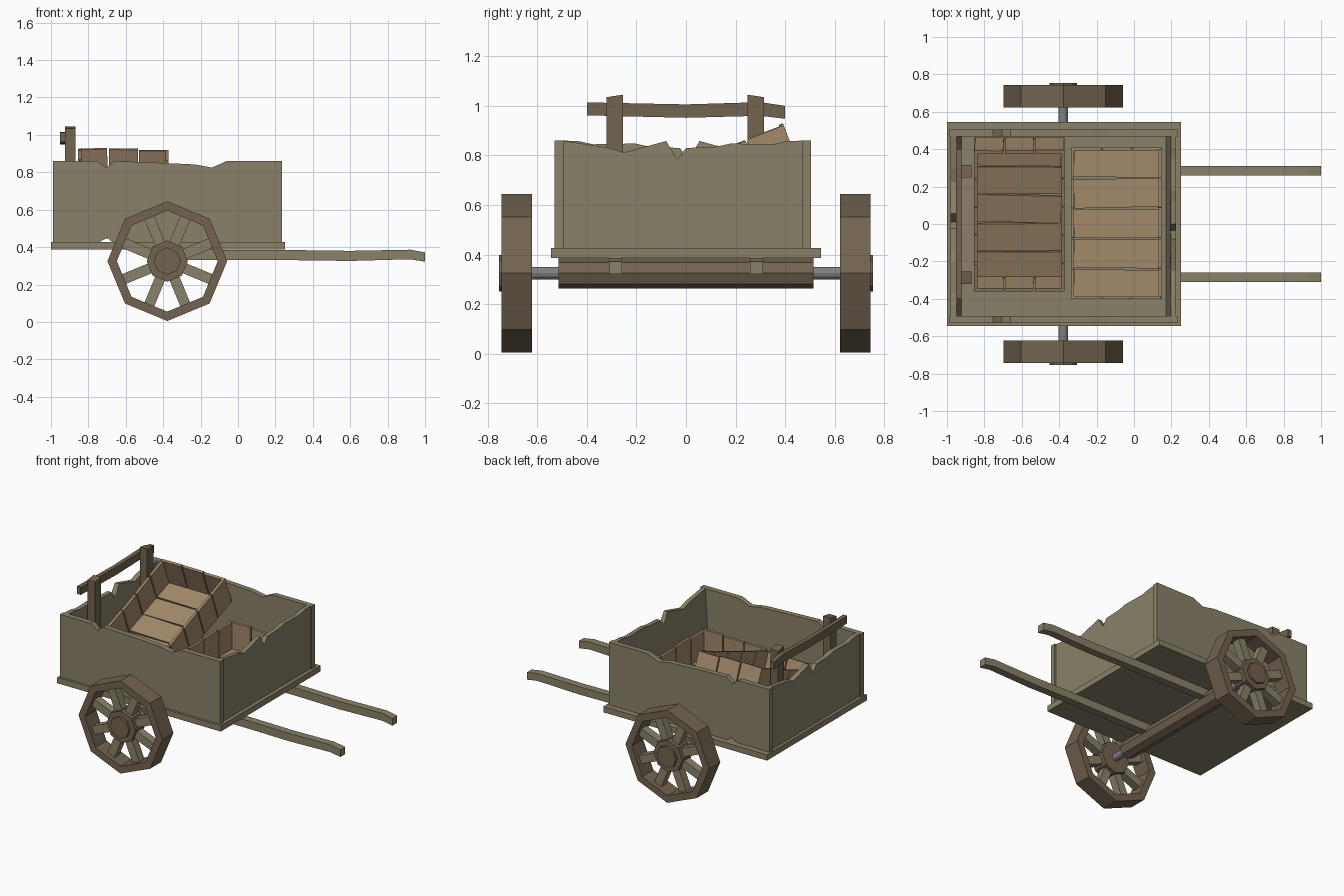
import bpy, bmesh, math, random
from mathutils import Matrix, Vector

if "Cube" in bpy.data.objects:
    bpy.data.objects.remove(bpy.data.objects["Cube"])

random.seed(4)


def material(name, rgb):
    m = bpy.data.materials.new(name)
    m.diffuse_color = (*rgb, 1)
    m.use_nodes = True
    m.node_tree.nodes["Principled BSDF"].inputs["Base Color"].default_value = m.diffuse_color
    return m


GREEN = material("weathered_wood", (0.25, 0.22, 0.14))
BROWN = material("dark_wood", (0.17, 0.125, 0.08))
TAN = material("crate_wood", (0.36, 0.25, 0.145))
STEEL = material("steel", (0.22, 0.22, 0.23))


def finish(name, bm, mat, matrix=None):
    bmesh.ops.recalc_face_normals(bm, faces=bm.faces)
    me = bpy.data.meshes.new(name)
    bm.to_mesh(me)
    bm.free()
    me.materials.append(mat)
    ob = bpy.data.objects.new(name, me)
    if matrix:
        ob.matrix_world = matrix
    bpy.context.collection.objects.link(ob)
    return ob


def add_box(bm, lo, hi, turn=None):
    lo, hi = Vector(lo), Vector(hi)
    m = Matrix.Translation((lo + hi) / 2)
    if turn:
        m = m @ turn
    bmesh.ops.create_cube(bm, size=1, matrix=m @ Matrix.Diagonal((*(hi - lo), 1)))


def box(name, lo, hi, mat):
    bm = bmesh.new()
    add_box(bm, lo, hi)
    return finish(name, bm, mat)


def extrude(name, pts, axis, a, b, mat, lean=0.0):
    """Profile (u, z) extruded along 'x' or 'y'; lean slopes the b side inward."""
    bm = bmesh.new()

    def vert(u, z, t):
        return bm.verts.new((t, u, z) if axis == 'x' else (u, t, z))
    A = [vert(u, z, a) for u, z in pts]
    B = [vert(u, z, b + lean * (0.86 - z) / 0.43) for u, z in pts]
    bm.faces.new(A)
    bm.faces.new(B)
    n = len(pts)
    for i in range(n):
        j = (i + 1) % n
        bm.faces.new((A[i], A[j], B[j], B[i]))
    return finish(name, bm, mat)


def octagon(r, cx, cz, n=8):
    return [(cx + r * math.cos(2 * math.pi * i / n), cz + r * math.sin(2 * math.pi * i / n))
            for i in range(n)]


# Bed and chipped walls
box("bed", (-1, -0.545, 0.387), (0.25, 0.545, 0.427), GREEN)
side = [(-0.99, 0.425), (-0.745, 0.425), (-0.7, 0.45), (-0.67, 0.425), (0.235, 0.425),
        (0.235, 0.86), (-0.06, 0.86), (-0.14, 0.825), (-0.23, 0.842), (-0.45, 0.852),
        (-0.66, 0.86), (-0.705, 0.825), (-0.755, 0.86), (-0.99, 0.86)]
extrude("front_wall", side, 'y', -0.53, -0.493, GREEN)
extrude("back_wall", side, 'y', 0.468, 0.505, GREEN)
end = [(-0.5, 0.86), (-0.32, 0.833), (-0.25, 0.812), (-0.08, 0.858), (-0.035, 0.785),
       (0, 0.83), (0.12, 0.835), (0.18, 0.848), (0.35, 0.845), (0.41, 0.858), (0.475, 0.86)]
extrude("right_wall", [(-0.5, 0.425)] + end + [(0.475, 0.425)], 'x', 0.225, 0.197, GREEN, -0.026)
flipped = [(-y - 0.025, z) for y, z in reversed(end)]
extrude("left_wall", [(-0.5, 0.425)] + flipped + [(0.475, 0.425)], 'x', -0.98, -0.948, GREEN, 0.026)

# Push rail on two posts
for label, y in (("front", -0.288), ("back", 0.282)):
    extrude(label + "_rail_post", [(y - 0.033, 0.5), (y + 0.033, 0.5),
                                   (y + 0.033, 1.045 if y < 0 else 1.035),
                                   (y - 0.033, 1.035 if y < 0 else 1.045)],
            'x', -0.925, -0.868, BROWN)
extrude("push_rail", [(-0.4, 0.962), (-0.25, 0.958), (0, 0.952), (0.3, 0.96), (0.4, 0.948),
                      (0.4, 1.0), (0.3, 1.015), (0, 1.006), (-0.25, 1.011), (-0.4, 1.014)],
        'x', -0.952, -0.922, BROWN)

# Pull shafts
shaft = [(-0.36, 0.33), (0.3, 0.33), (0.6, 0.326), (0.92, 0.335), (1, 0.322),
         (1, 0.372), (0.92, 0.386), (0.6, 0.38), (0.3, 0.384), (-0.36, 0.387)]
for label, y in (("front", -0.284), ("back", 0.284)):
    extrude(label + "_shaft", shaft, 'y', y - 0.026, y + 0.026, GREEN)

# Axle beam and steel axle
CX, CZ = -0.378, 0.325
extrude("axle_beam", octagon(0.061, CX, CZ), 'y', -0.515, 0.515, BROWN)
extrude("axle", octagon(0.026, CX, CZ, 12), 'y', -0.7, 0.7, STEEL)


# Octagonal wheels
def wheel(label, s):
    bm = bmesh.new()
    loops = [[bm.verts.new((x, s * y, z)) for x, z in octagon(r, CX, CZ)]
             for r, y in ((0.32, 0.622), (0.32, 0.744), (0.27, 0.744), (0.27, 0.622))]
    for k in range(4):
        p, q = loops[k], loops[(k + 1) % 4]
        for i in range(8):
            j = (i + 1) % 8
            bm.faces.new((p[i], p[j], q[j], q[i]))
    finish(label + "_wheel_rim", bm, BROWN)
    bm = bmesh.new()
    for i in range(8):
        turn = Matrix.Rotation(math.radians(22.5 + 45 * i), 4, 'Y')
        part = bmesh.new()
        add_box(part, (0.08, -0.028, -0.028), (0.26, 0.028, 0.028))
        part.transform(Matrix.Translation((CX, s * 0.683, CZ)) @ turn)
        me = bpy.data.meshes.new("spoke")
        part.to_mesh(me)
        part.free()
        bm.from_mesh(me)
        bpy.data.meshes.remove(me)
    finish(label + "_wheel_spokes", bm, GREEN)
    extrude(label + "_wheel_hub", octagon(0.11, CX, CZ), 'y', s * 0.63, s * 0.738, BROWN)
    extrude(label + "_hub_cap", octagon(0.073, CX, CZ), 'y', s * 0.72, s * 0.755, BROWN)


wheel("front", -1)
wheel("back", 1)


# Open plank crates: 5 planks long, 3 planks wide
def crate(name, matrix, lx=0.485, ly=0.81, h=0.2, t=0.018):
    bm = bmesh.new()

    def tilt(axis):
        return Matrix.Rotation(math.radians(random.uniform(-1.5, 1.5)), 4, axis)
    py, px, g = ly / 5, lx / 3, 0.004
    for i in range(5):
        y0, y1 = -ly / 2 + i * py + g, -ly / 2 + (i + 1) * py - g
        add_box(bm, (-lx / 2 + t, y0, 0), (lx / 2 - t, y1, t), tilt('Z'))
        for s in (-1, 1):
            x = s * (lx / 2 - t / 2)
            add_box(bm, (x - t / 2, y0, 0), (x + t / 2, y1, h + random.uniform(-0.008, 0.005)), tilt('X'))
    for i in range(3):
        x0, x1 = -lx / 2 + i * px + g, -lx / 2 + (i + 1) * px - g
        for s in (-1, 1):
            y = s * (ly / 2 - t / 2)
            add_box(bm, (x0, y - t / 2, 0), (x1, y + t / 2, h + random.uniform(-0.006, 0.006)), tilt('Y'))
    finish(name, bm, TAN, matrix)


crate("flat_crate", Matrix.Translation((-0.095, 0.003, 0.43)))
crate("tilted_crate", Matrix.Translation((-0.613, 0.087, 0.592)) @ Matrix.Rotation(math.radians(21), 4, 'X'))
